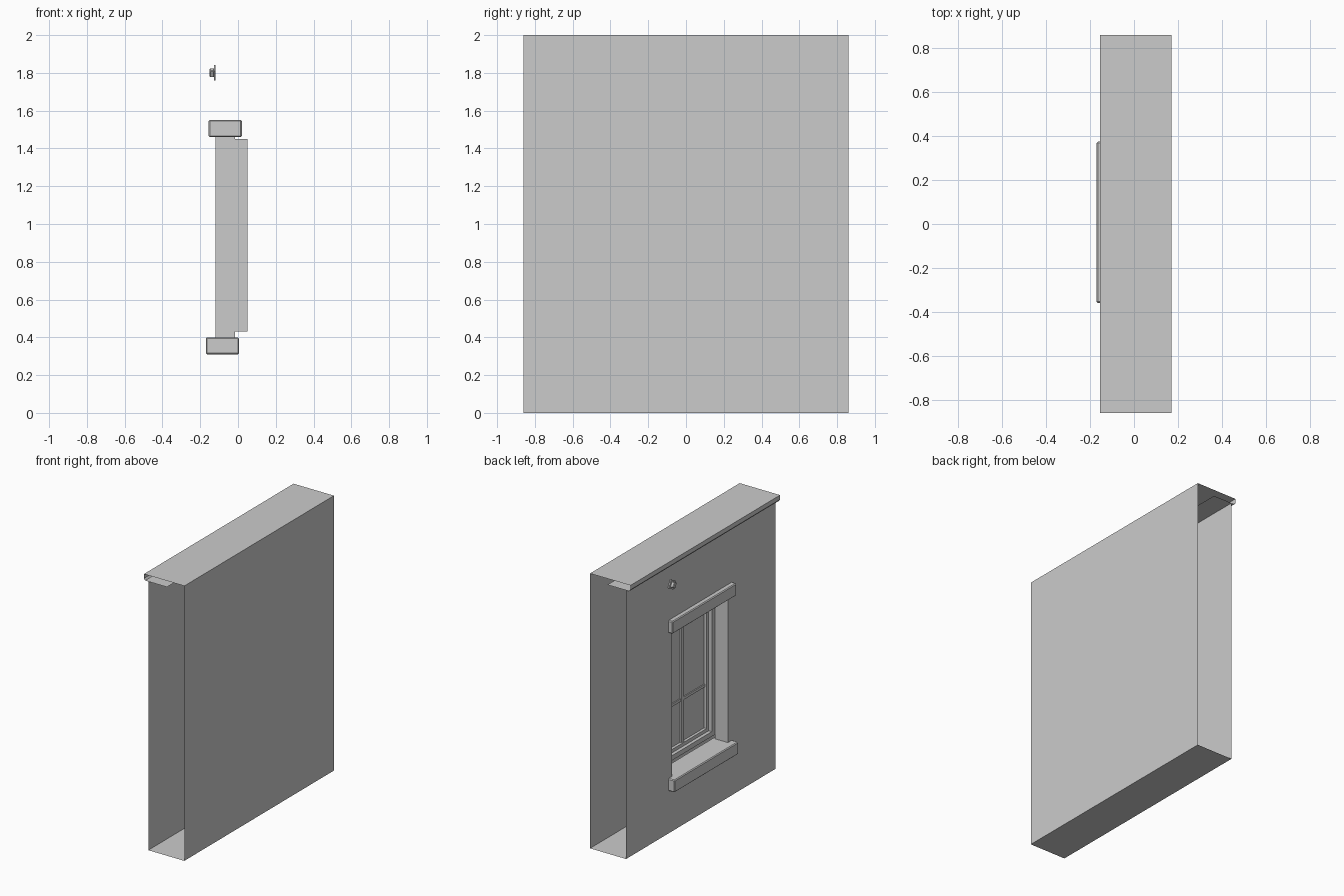
import bpy, bmesh, math
from mathutils import Matrix

if "Cube" in bpy.data.objects:
    bpy.data.objects.remove(bpy.data.objects["Cube"])

Y = 0.86                      # half length of the wall section
XF, XB = -0.12, 0.17          # facade plane and rear plane
Y0, Y1, Z0, Z1 = -0.31, 0.33, 0.40, 1.46   # window opening


def finish(name, bm):
    me = bpy.data.meshes.new(name)
    bm.to_mesh(me)
    bm.free()
    ob = bpy.data.objects.new(name, me)
    bpy.context.collection.objects.link(ob)
    return ob


def sheet(name, profile):
    """Open x-z profile swept along the wall length."""
    bm = bmesh.new()
    rows = [[bm.verts.new((x, y, z)) for y in (-Y, Y)] for x, z in profile]
    for a, b in zip(rows, rows[1:]):
        bm.faces.new((a[0], a[1], b[1], b[0]))
    return finish(name, bm)


def box(name, x, y, z, bevel=0, tilt=0):
    bm = bmesh.new()
    bmesh.ops.create_cube(bm, size=1)
    bmesh.ops.scale(bm, vec=(x[1]-x[0], y[1]-y[0], z[1]-z[0]), verts=bm.verts)
    bmesh.ops.rotate(bm, matrix=Matrix.Rotation(tilt, 3, 'X'), verts=bm.verts)
    bmesh.ops.translate(bm, vec=[(a+b)/2 for a, b in (x, y, z)], verts=bm.verts)
    ob = finish(name, bm)
    if bevel:
        m = ob.modifiers.new("bevel", 'BEVEL')
        m.width, m.segments = bevel, 1
    return ob


def rect(x, y0, y1, z0, z1):
    return [(x, y0, z0), (x, y1, z0), (x, y1, z1), (x, y0, z1)]


def loft(name, loops, close=False):
    """Skin rectangular loops in order, optionally back to the first."""
    bm = bmesh.new()
    vs = [[bm.verts.new(p) for p in loop] for loop in loops]
    pairs = list(zip(vs, vs[1:])) + ([(vs[-1], vs[0])] if close else [])
    for a, b in pairs:
        for i in range(4):
            j = (i + 1) % 4
            bm.faces.new((a[i], a[j], b[j], b[i]))
    bmesh.ops.recalc_face_normals(bm, faces=bm.faces)
    return finish(name, bm)


def frame(name, x0, x1, inset, width):
    def r(x, d):
        return rect(x, Y0 + d, Y1 - d, Z0 + 0.03 + d, Z1 - 0.01 - d)
    loft(name, [r(x0, inset), r(x0, inset + width),
                r(x1, inset + width), r(x1, inset)], True)


# open-ended shell: floor, rear wall, roof, and cornice with its inner ledge
sheet("wall_shell", [(XF, 0), (XB, 0), (XB, 2), (-0.155, 2),
                     (-0.155, 1.968), (-0.145, 1.955), (0.03, 1.955)])

# facade with the window opening and its reveal
loft("facade", [rect(XF, -Y, Y, 0, 1.955), rect(XF, Y0, Y1, Z0, Z1),
                rect(-0.015, Y0, Y1, Z0, Z1)])

# lintel and sill
box("lintel", (-0.155, 0.02), (-0.36, 0.375), (1.46, 1.55), 0.006)
box("sill", (-0.17, 0.005), (-0.36, 0.375), (0.31, 0.40), 0.006)

# stepped window frame
frame("outer_frame", -0.015, 0.015, 0.0, 0.035)
frame("sash_frame", 0.01, 0.05, 0.0, 0.06)

# glazing bars and glass
box("mullion", (0.018, 0.04), (-0.005, 0.025), (0.46, 1.42))
box("glazing_bar", (0.022, 0.036), (-0.27, 0.29), (0.79, 0.81))
bm = bmesh.new()
bm.faces.new([bm.verts.new(p) for p in reversed(rect(0.03, -0.27, 0.29, 0.46, 1.42))])
finish("glass", bm)

# small wall anchor: tilted plate with a knob
box("anchor_plate", (-0.128, -0.12), (0.31, 0.37), (1.77, 1.83), 0, math.radians(30))
box("anchor_knob", (-0.15, -0.125), (0.325, 0.355), (1.78, 1.82), 0.004, math.radians(30))
